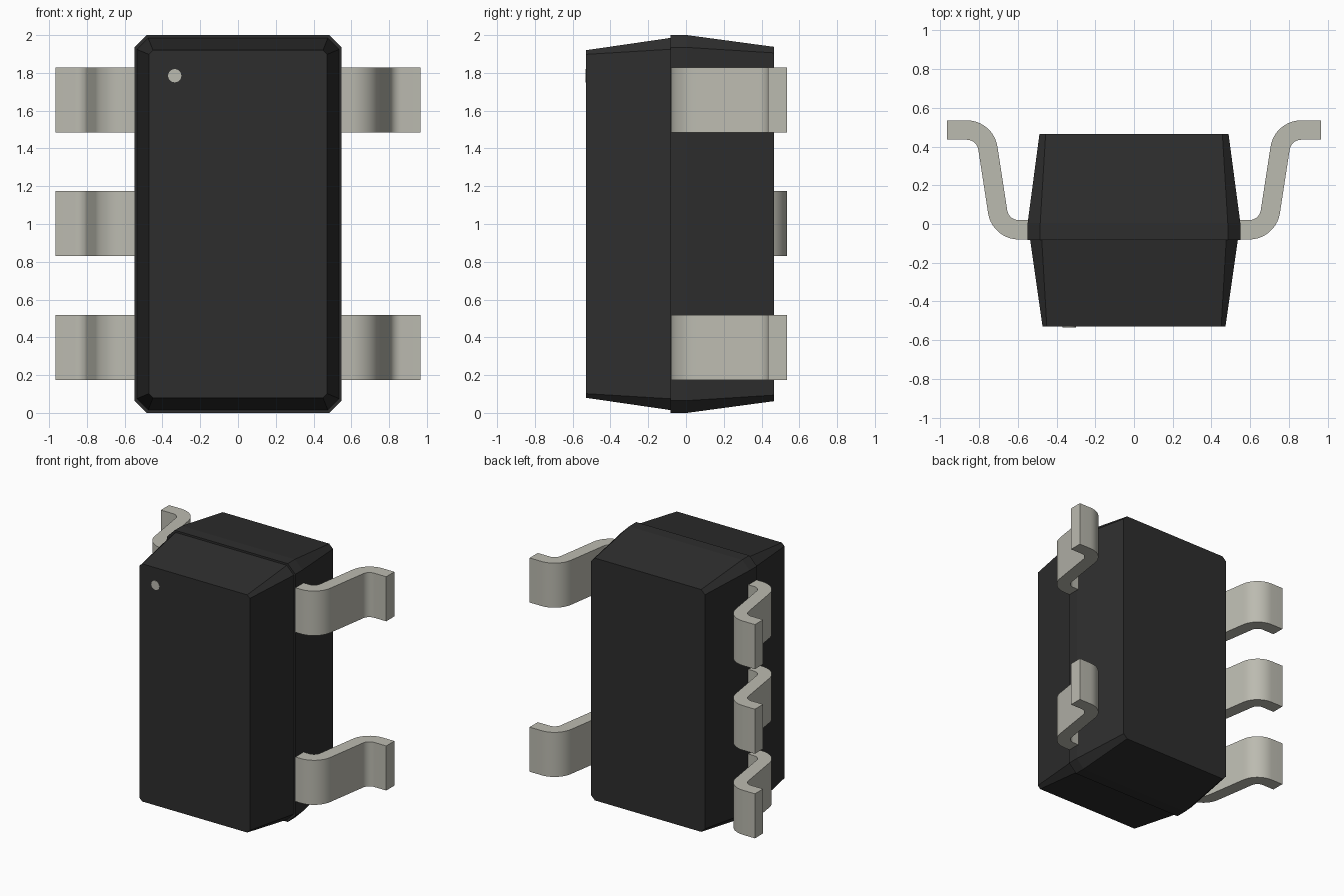
import bpy, bmesh, math

if "Cube" in bpy.data.objects:
    bpy.data.objects.remove(bpy.data.objects["Cube"])


def material(name, rgb):
    m = bpy.data.materials.new(name)
    m.diffuse_color = (*rgb, 1)
    m.use_nodes = True
    m.node_tree.nodes["Principled BSDF"].inputs["Base Color"].default_value = m.diffuse_color
    return m


BLACK = material("black_plastic", (0.027, 0.027, 0.027))
METAL = material("tinned_metal", (0.50, 0.495, 0.435))


def finish(name, bm, mat, smooth=False):
    bmesh.ops.recalc_face_normals(bm, faces=bm.faces)
    me = bpy.data.meshes.new(name)
    bm.to_mesh(me)
    bm.free()
    me.materials.append(mat)
    ob = bpy.data.objects.new(name, me)
    bpy.context.collection.objects.link(ob)
    if smooth:
        bpy.ops.object.select_all(action='DESELECT')
        ob.select_set(True)
        bpy.context.view_layer.objects.active = ob
        bpy.ops.object.shade_smooth_by_angle(angle=math.radians(30))
    return ob


def loft(name, rings, mat):
    """Solid through (x, z) outlines placed at successive y values."""
    bm = bmesh.new()
    loops = [[bm.verts.new((x, y, z)) for x, z in pts] for y, pts in rings]
    for a, b in zip(loops, loops[1:]):
        n = len(a)
        for i in range(n):
            bm.faces.new((a[i], a[(i + 1) % n], b[(i + 1) % n], b[i]))
    bm.faces.new(loops[0])
    bm.faces.new(loops[-1])
    return finish(name, bm, mat)


def octagon(hx, hz, c):
    """Rectangle with cut corners, centred on z = 1."""
    q = [(hx, hz - c), (hx - c, hz), (c - hx, hz), (-hx, hz - c),
         (-hx, c - hz), (c - hx, -hz), (hx - c, -hz), (hx, c - hz)]
    return [(x, z + 1) for x, z in q]


# Moulded body: smaller front half, larger back half with a straight band
loft("body_front", [(-0.53, octagon(0.472, 0.92, 0.022)),
                    (-0.083, octagon(0.536, 0.985, 0.06))], BLACK)
loft("body_back", [(-0.083, octagon(0.549, 1.0, 0.065)),
                   (0.005, octagon(0.549, 1.0, 0.065)),
                   (0.465, octagon(0.488, 0.938, 0.032))], BLACK)


def arc(cx, cy, r, a0, a1, n=10):
    return [(cx + r * math.cos(math.radians(a0 + (a1 - a0) * i / n)),
             cy + r * math.sin(math.radians(a0 + (a1 - a0) * i / n)))
            for i in range(n + 1)]


# Gull-wing lead cross-section in x, y
C1, C2, R, T, S = (0.595, 0.08), (0.863, 0.375), 0.06, 0.1, 8.5
lower = [(0.5, C1[1] - R - T)] + arc(*C1, R + T, -90, -S) \
    + arc(*C2, R, 180 - S, 90) + [(0.965, C2[1] + R)]
upper = [(0.5, C1[1] - R)] + arc(*C1, R, -90, -S) \
    + arc(*C2, R + T, 180 - S, 90) + [(0.965, C2[1] + R + T)]


def lead(name, side, zc, w=0.345):
    bm = bmesh.new()
    rows = [[bm.verts.new((side * x, y, zc + dz)) for x, y in line]
            for line, dz in ((lower, -w / 2), (lower, w / 2),
                             (upper, w / 2), (upper, -w / 2))]
    for k in range(4):
        a, b = rows[k], rows[(k + 1) % 4]
        for i in range(len(a) - 1):
            bm.faces.new((a[i], a[i + 1], b[i + 1], b[i]))
    for end in (0, -1):
        bm.faces.new([r[end] for r in rows])
    finish(name, bm, METAL, True)


for i, z in enumerate((0.347, 1.002, 1.657)):
    lead(f"left_lead_{i + 1}", -1, z)
    if i != 1:
        lead(f"right_lead_{i + 1}", 1, z)

# Pin-one marker dot
dot = [(-0.335 + x, 1.785 + z) for x, z in arc(0, 0, 0.035, 0, 360, 32)[:-1]]
loft("marker_dot", [(-0.533, dot), (-0.527, dot)], METAL)
